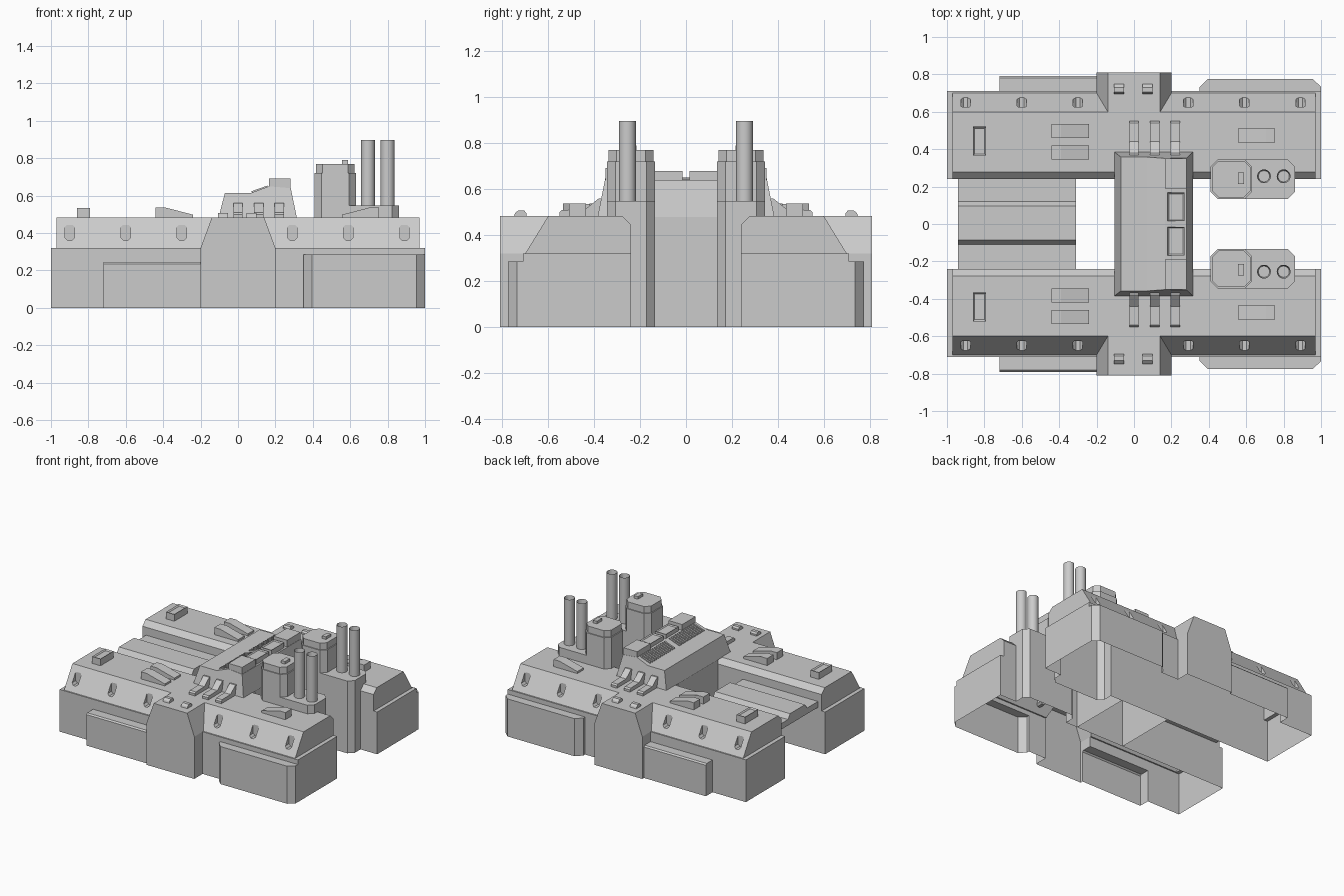
import bpy, bmesh, math
from mathutils import Vector

if "Cube" in bpy.data.objects:
    bpy.data.objects.remove(bpy.data.objects["Cube"])

grey = bpy.data.materials.new("concrete_grey")
grey.diffuse_color = (0.6, 0.6, 0.6, 1)
grey.use_nodes = True
grey.node_tree.nodes["Principled BSDF"].inputs["Base Color"].default_value = grey.diffuse_color


def add_mirror(ob):
    ob.modifiers.new("mirror_sides", 'MIRROR').use_axis = (False, True, False)


def prism(name, pts, axis, lo, hi, mirror=False, open_bottom=False, recess=None, taper=0.0):
    """Extrude a 2D outline along an axis: x takes (y,z), y takes (x,z), z takes (x,y)."""
    place = {'x': lambda p, t: (t, p[0], p[1]),
             'y': lambda p, t: (p[0], t, p[1]),
             'z': lambda p, t: (p[0], p[1], t)}[axis]
    bm = bmesh.new()
    a = [bm.verts.new(place(p, lo)) for p in pts]
    b = [bm.verts.new(place(p, hi)) for p in pts]
    bm.faces.new(a)
    top = bm.faces.new(b)
    n = len(pts)
    for i in range(n):
        bm.faces.new((a[i], a[(i + 1) % n], b[(i + 1) % n], b[i]))
    bmesh.ops.recalc_face_normals(bm, faces=bm.faces)
    if taper:
        base = min(v.co.z for v in bm.verts)
        for v in bm.verts:
            v.co.y -= math.copysign(taper * (v.co.z - base), v.co.y)
    if recess:
        bmesh.ops.inset_individual(bm, faces=[top], thickness=recess[0])
        bmesh.ops.translate(bm, verts=top.verts, vec=(0, 0, -recess[1]))
    if open_bottom:
        z0 = min(v.co.z for v in bm.verts) + 1e-4
        low = [f for f in bm.faces if all(v.co.z < z0 for v in f.verts)]
        bmesh.ops.delete(bm, geom=low, context='FACES')
    me = bpy.data.meshes.new(name)
    bm.to_mesh(me)
    bm.free()
    me.materials.append(grey)
    ob = bpy.data.objects.new(name, me)
    bpy.context.collection.objects.link(ob)
    if mirror:
        add_mirror(ob)
    return ob


def rect(x0, x1, y0, y1, c=0.0):
    """Rectangle outline, optionally with cut corners."""
    if not c:
        return [(x0, y0), (x1, y0), (x1, y1), (x0, y1)]
    return [(x0 + c, y0), (x1 - c, y0), (x1, y0 + c), (x1, y1 - c),
            (x1 - c, y1), (x0 + c, y1), (x0, y1 - c), (x0, y0 + c)]


def box(name, x0, x1, y0, y1, z0, z1, **kw):
    return prism(name, rect(x0, x1, y0, y1), 'z', z0, z1, **kw)


# Side hall: base, sloped upper storey, annex, side boxes and tower footing fused into one open shell
hall = box("side_hall", -1, 1, 0.24, 0.71, 0, 0.32)
upper = [(0.24, 0.2), (0.24, 0.445), (0.278, 0.483), (0.60, 0.483), (0.70, 0.32), (0.70, 0.2)]
annex = [(-0.2, 0), (0.2, 0), (0.2, 0.32), (0.14, 0.483), (-0.14, 0.483), (-0.2, 0.32)]
low_box = [(0.5, 0), (0.79, 0), (0.79, 0.235), (0.78, 0.245), (0.5, 0.245)]
big_box = [(0.35, 0.5), (0.999, 0.5), (0.999, 0.735), (0.955, 0.775), (0.395, 0.775), (0.35, 0.73)]
joined = [prism("upper_tool", upper, 'x', -0.97, 0.97),
          prism("annex_tool", annex, 'y', 0.5, 0.81),
          prism("low_box_tool", low_box, 'x', -0.72, -0.15),
          prism("big_box_tool", big_box, 'z', 0, 0.285),
          prism("footing_tool", rect(0.41, 0.86, 0.135, 0.345, 0.037), 'z', 0, 0.548)]
# Rounded window niches in the outer slope
cuts = [prism("niche_tool", rect(x - 0.025, x + 0.025, 0.36, 0.448, 0.014), 'y', 0.625, 0.9)
        for x in (-0.9, -0.6, -0.3, 0.29, 0.59, 0.89)]
for tool, op in [(t, 'UNION') for t in joined] + [(t, 'DIFFERENCE') for t in cuts]:
    m = hall.modifiers.new(op, 'BOOLEAN')
    m.operation, m.solver, m.object = op, 'EXACT', tool
dg = bpy.context.evaluated_depsgraph_get()
shell = bpy.data.meshes.new_from_object(hall.evaluated_get(dg))
hall.modifiers.clear()
hall.data = shell
for tool in joined + cuts:
    bpy.data.objects.remove(tool)
bm = bmesh.new()
bm.from_mesh(shell)
bmesh.ops.delete(bm, geom=[f for f in bm.faces if all(v.co.z < 1e-3 for v in f.verts)], context='FACES')
bm.to_mesh(shell)
bm.free()
shell.materials.clear()
shell.materials.append(grey)
add_mirror(hall)

# Deck joining the halls, with a raised middle strip
deck = [(-0.24, 0.34), (0.24, 0.34), (0.24, 0.385), (0.12, 0.385), (0.095, 0.42),
        (-0.085, 0.42), (-0.11, 0.385), (-0.24, 0.385)]
prism("connecting_deck", deck, 'x', -0.94, -0.31)

# Central block: core walls and sloped roof
box("central_core", -0.10, 0.31, -0.24, 0.24, 0, 0.48, open_bottom=True)
roof = [(-0.105, 0.48), (0.315, 0.48), (0.282, 0.64), (0.165, 0.65), (0.07, 0.615), (-0.07, 0.615)]
prism("central_roof", roof, 'y', -0.385, 0.385, open_bottom=True, taper=0.2)
box("roof_end_unit", 0.165, 0.28, 0.19, 0.35, 0.6, 0.692, mirror=True)
box("roof_vent", 0.18, 0.27, 0.015, 0.168, 0.6, 0.68, mirror=True, recess=(0.01, 0.008))
# Slats on the roof slope
slat = [(0.075, 0.612), (0.16, 0.642), (0.158, 0.654), (0.073, 0.624)]
for i in range(13):
    y = 0.025 + i * 0.024
    prism("roof_slat", slat, 'y', y, y + 0.012, mirror=True)

# Bent ducts running from the roof down to the halls
duct = [(0.33, 0.48), (0.55, 0.48), (0.55, 0.5), (0.54, 0.51), (0.44, 0.512), (0.38, 0.56), (0.33, 0.56)]
for x in (0.0, 0.11, 0.22):
    prism("roof_duct", duct, 'x', x - 0.025, x + 0.025, mirror=True)

# Towers with cap and hatch
prism("tower_body", rect(0.41, 0.63, 0.135, 0.345, 0.037), 'z', 0.5, 0.72, mirror=True)
prism("tower_cap", rect(0.417, 0.622, 0.142, 0.338, 0.035), 'z', 0.72, 0.77, mirror=True)
box("tower_hatch", 0.555, 0.587, 0.215, 0.275, 0.77, 0.79, mirror=True)

# Hollow chimneys
for x in (0.695, 0.80):
    ring = [(x + 0.037 * math.cos(k * math.pi / 10), 0.255 + 0.037 * math.sin(k * math.pi / 10))
            for k in range(20)]
    stack = prism("chimney", ring, 'z', 0.54, 0.897, mirror=True, recess=(0.007, 0.06))
    for p in stack.data.polygons:
        p.use_smooth = abs(p.normal.z) < 0.1

# Wedge vents and framed box on the hall roofs
wedge = [(-0.44, 0.48), (-0.24, 0.48), (-0.24, 0.498), (-0.39, 0.537), (-0.44, 0.537)]
for y in (0.345, 0.46):
    prism("wedge_vent", wedge, 'y', y, y + 0.075, mirror=True)
prism("rear_wedge_vent", [(0.315 - x, z) for x, z in wedge], 'y', 0.435, 0.51, mirror=True)
box("framed_skylight", -0.86, -0.79, 0.365, 0.52, 0.48, 0.535, mirror=True, recess=(0.012, 0.01))

# Small caps on the annex roof
cap = [(0.695, 0.48), (0.75, 0.48), (0.745, 0.495), (0.73, 0.508), (0.705, 0.508), (0.695, 0.495)]
for x in (-0.08, 0.072):
    prism("annex_cap", cap, 'x', x - 0.027, x + 0.027, mirror=True)
